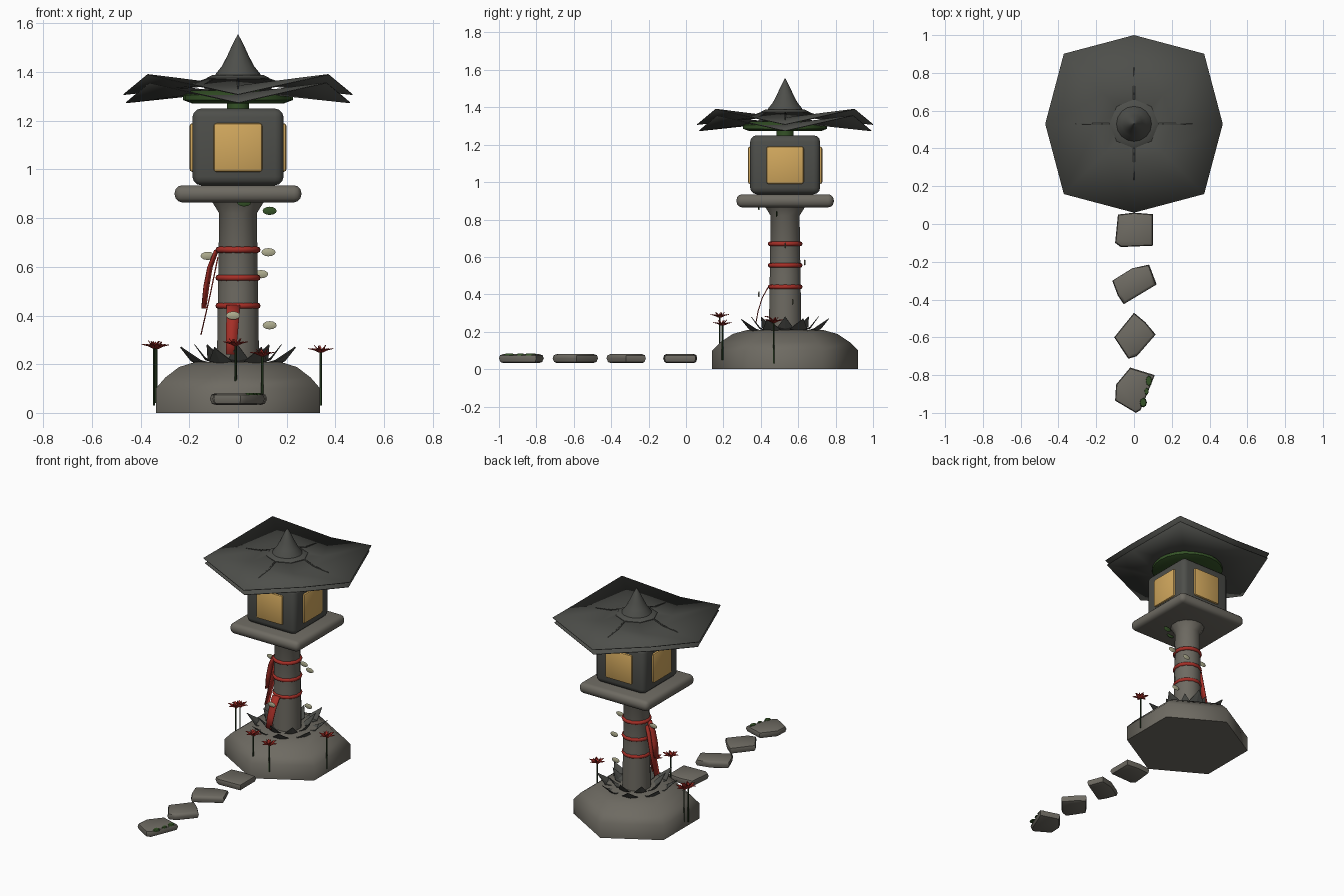
import bpy, bmesh
from math import sin, cos, pi, radians
from mathutils import Vector, Matrix

if "Cube" in bpy.data.objects:
    bpy.data.objects.remove(bpy.data.objects["Cube"])

CY = 0.53  # lantern axis position along y


def material(name, rgb):
    m = bpy.data.materials.new(name)
    m.diffuse_color = (*rgb, 1)
    m.use_nodes = True
    m.node_tree.nodes["Principled BSDF"].inputs["Base Color"].default_value = m.diffuse_color
    return m


STONE = material("warm stone", (0.155, 0.145, 0.122))
DARK = material("dark stone", (0.075, 0.077, 0.069))
PAPER = material("amber paper", (0.64, 0.39, 0.11))
RED = material("red cloth", (0.38, 0.028, 0.02))
STEM = material("stem green", (0.02, 0.045, 0.015))
MOSS = material("moss green", (0.035, 0.085, 0.02))
PALE = material("pale leaf", (0.42, 0.41, 0.27))


def make(name, verts, faces, mat, angle=40, thick=0):
    me = bpy.data.meshes.new(name)
    me.from_pydata([tuple(v) for v in verts], [], faces)
    bm = bmesh.new()
    bm.from_mesh(me)
    bmesh.ops.recalc_face_normals(bm, faces=bm.faces)
    bm.to_mesh(me)
    bm.free()
    me.materials.append(mat)
    if angle:
        me.shade_smooth()
        me.set_sharp_from_angle(angle=radians(angle))
    ob = bpy.data.objects.new(name, me)
    bpy.context.collection.objects.link(ob)
    if thick:
        ob.modifiers.new("thickness", 'SOLIDIFY').thickness = thick
    return ob


def loft(name, rings, mat, angle=40, caps=True, thick=0):
    """Skin a stack of closed rings with equal point counts."""
    n = len(rings[0])
    verts = [p for r in rings for p in r]
    faces = [(k * n + i, k * n + (i + 1) % n, (k + 1) * n + (i + 1) % n, (k + 1) * n + i)
             for k in range(len(rings) - 1) for i in range(n)]
    if caps:
        faces += [tuple(range(n))[::-1], tuple(range((len(rings) - 1) * n, len(rings) * n))]
    return make(name, verts, faces, mat, angle, thick)


def lathe(name, profile, sides, mat, turn=0, angle=40):
    rings = [[(r * cos(turn + 2 * pi * i / sides), CY + r * sin(turn + 2 * pi * i / sides), z)
              for i in range(sides)] for r, z in profile]
    return loft(name, rings, mat, angle)


def rounded_box(name, center, size, bevel, mat, segments=3):
    bm = bmesh.new()
    bmesh.ops.create_cube(bm, size=1, matrix=Matrix.Translation(center) @ Matrix.Diagonal((*size, 1)))
    bmesh.ops.bevel(bm, geom=bm.edges[:], offset=bevel, segments=segments, profile=0.5, affect='EDGES')
    verts = [v.co.copy() for v in bm.verts]
    faces = [[v.index for v in f.verts] for f in bm.faces]
    bm.free()
    return make(name, verts, faces, mat, 40)


def strip(name, path, width_dir, widths, mat):
    verts, w = [], Vector(width_dir)
    for p, h in zip(path, widths):
        verts += [Vector(p) - w * h, Vector(p) + w * h]
    faces = [(2 * i, 2 * i + 1, 2 * i + 3, 2 * i + 2) for i in range(len(path) - 1)]
    return make(name, verts, faces, mat, 60, 0.005)


def petal_ring(name, center, count, r0, r1, z0, zm, z1, half, mat, turn=0):
    """Pointed petals fanned around a vertical axis."""
    verts, faces = [], []
    for i in range(count):
        rot = Matrix.Translation(center) @ Matrix.Rotation(turn + 2 * pi * i / count, 4, 'Z')
        rm = (r0 + r1) / 2
        b = len(verts)
        verts += [rot @ Vector(p) for p in ((r0, -half * .5, z0), (r0, half * .5, z0), (rm, half, zm),
                                            (r1, 0, z1), (rm, -half, zm), (rm, 0, zm - half * .2))]
        faces += [(b, b + 1, b + 5), (b + 1, b + 2, b + 5), (b + 2, b + 3, b + 5),
                  (b + 3, b + 4, b + 5), (b + 4, b, b + 5)]
    return make(name, verts, faces, mat, 0, 0.003)


# Six-sided plinth, post and flared neck
lathe("plinth", [(.39, 0), (.39, .1), (.345, .145), (.28, .188), (.2, .21)], 6, STONE, pi / 2, 65)
lathe("post", [(.09, .19), (.085, .5), (.08, .82), (.115, .875)], 12, STONE, pi / 12)

# Lotus petals round the foot of the post
petal_ring("outer_lotus", (0, CY, 0), 8, .12, .255, .2, .215, .27, .05, DARK, pi / 8)
petal_ring("inner_lotus", (0, CY, 0), 8, .09, .18, .2, .225, .28, .04, DARK)

# Platform, lamp house and its four paper windows
rounded_box("platform", (0, CY, .9), (.52, .52, .07), .03, STONE)
rounded_box("lamp_house", (0, CY, 1.0925), (.374, .374, .315), .035, DARK)
for k in range(4):
    w = rounded_box("window", (0, -.187, 1.09), (.2, .024, .2), .0115, PAPER, 2)
    w.data.transform(Matrix.Translation((0, CY, 0)) @ Matrix.Rotation(k * pi / 2, 4, 'Z'))

# Two-layer roof with upturned diagonal corners
def roof_ring(card, diag, scale=1, drop=0):
    pts = []
    for i in range(8):
        r, z = diag if i % 2 else card
        a = i * pi / 4
        pts.append((r * scale * cos(a), CY + r * scale * sin(a), z - drop))
    return pts


for name, s, d in (("upper_roof", 1, 0), ("lower_roof", .98, .034)):
    loft(name, [roof_ring(c, g, s, d) for c, g in (((.09, 1.385), (.09, 1.385)),
         ((.2, 1.345), (.22, 1.343)), ((.47, 1.31), (.525, 1.392)))], DARK, 50, False, 0.004)
lathe("roof_moss", [(.19, 1.272), (.225, 1.285), (.225, 1.305), (.19, 1.325)], 24, MOSS, 0, 60)
lathe("roof_hub", [(.045, 1.24), (.045, 1.3)], 12, MOSS)
lathe("roof_collar", [(.13, 1.36), (.13, 1.375), (.105, 1.388)], 8, DARK)
lathe("spire", [(.1, 1.37), (.09, 1.395), (.066, 1.425), (.045, 1.465), (.022, 1.515), (.001, 1.555)],
      16, DARK, 0, 60)
for k in range(4):  # thin ridge ribs
    a = k * pi / 2
    path = [(r * cos(a), CY + r * sin(a), z) for r, z in ((.1, 1.385), (.2, 1.349), (.31, 1.333))]
    strip("ridge_rib", path, (-sin(a), cos(a), 0), (.004, .004, .001), DARK)

# Red cords and hanging ribbons
for z in (.67, .555, .44):
    lathe("cord", [(.08 + .013 * cos(t * pi / 4), z + .013 * sin(t * pi / 4)) for t in range(-3, 4)],
          20, RED, 0, 60)
strip("side_ribbon", [(-.09, CY - .01, .67), (-.117, CY - .01, .6), (-.132, CY - .01, .52),
                      (-.143, CY - .01, .43)], (.5, .85, 0), (.015, .018, .02, .016), RED)
strip("long_ribbon", [(-.085, CY, .64), (-.118, CY, .48), (-.155, CY, .32)],
      (0, 1, 0), (.022, .026, .026), RED)
strip("front_ribbon", [(-.02, .443, .44), (-.022, .41, .38), (-.026, .388, .31), (-.03, .375, .24)],
      (1, 0, 0), (.028, .026, .024, .02), RED)

# Drifting leaves: thin ovals facing front
for x, y, z, m in ((-.125, .53, .645, PALE), (.125, .53, .66, PALE), (.095, .635, .57, PALE),
                   (-.02, .39, .4, PALE), (.13, .57, .36, PALE), (.13, .485, .83, MOSS),
                   (.025, .39, .865, MOSS)):
    loft("drifting_leaf", [[(x + s * .029 * cos(i * pi / 6), y + dy, z + s * .017 * sin(i * pi / 6))
                            for i in range(12)] for s, dy in ((.6, -.004), (1, 0), (.6, .004))], m, 60)

# Red star flowers on thin stems
for x, y, z0, z1 in ((-.345, .47, .03, .268), (-.335, .5, .04, .265), (-.01, .18, .13, .278),
                     (.1, .195, .05, .235), (.34, .47, .03, .25)):
    loft("flower_stem", [[(x + .005 * cos(i * pi / 3), y + .005 * sin(i * pi / 3), z)
                          for i in range(6)] for z in (z0, z1)], STEM)
    petal_ring("flower", (x, y, z1), 6, .004, .052, 0, .012, .016, .011, RED, .2)
    petal_ring("flower_heart", (x, y, z1), 5, .003, .025, 0, .014, .028, .006, RED, .5)

# Irregular stepping stones
outlines = [
    [(-.085, .05), (0, .06), (.1, .052), (.1, -.115), (-.07, -.122), (-.1, -.1)],
    [(-.115, -.3), (-.01, -.235), (.08, -.215), (.12, -.32), (-.055, -.425), (-.085, -.38)],
    [(0, -.47), (.06, -.52), (.115, -.585), (.015, -.7), (-.03, -.713), (-.105, -.6)],
    [(-.02, -.76), (.11, -.8), (.035, -.985), (.01, -1), (-.1, -.935), (-.095, -.85)],
]
for pts in outlines:
    cx, cy = sum(p[0] for p in pts) / 6, sum(p[1] for p in pts) / 6
    loft("stepping_stone", [[(cx + (x - cx) * s, cy + (y - cy) * s, z) for x, y in pts]
                            for s, z in ((.78, .032), (.93, .038), (1, .058), (.95, .074), (.82, .08))],
         STONE, 45)

# Moss patches on the farthest stone
for x, y, sx, sy in ((.078, -.83, .018, .03), (.048, -.945, .02, .026), (.066, -.885, .012, .02)):
    loft("stone_moss", [[(x + s * sx * cos(i * pi / 4), y + s * sy * sin(i * pi / 4), z)
                         for i in range(8)] for s, z in ((1, .074), (.8, .0825))], MOSS)
